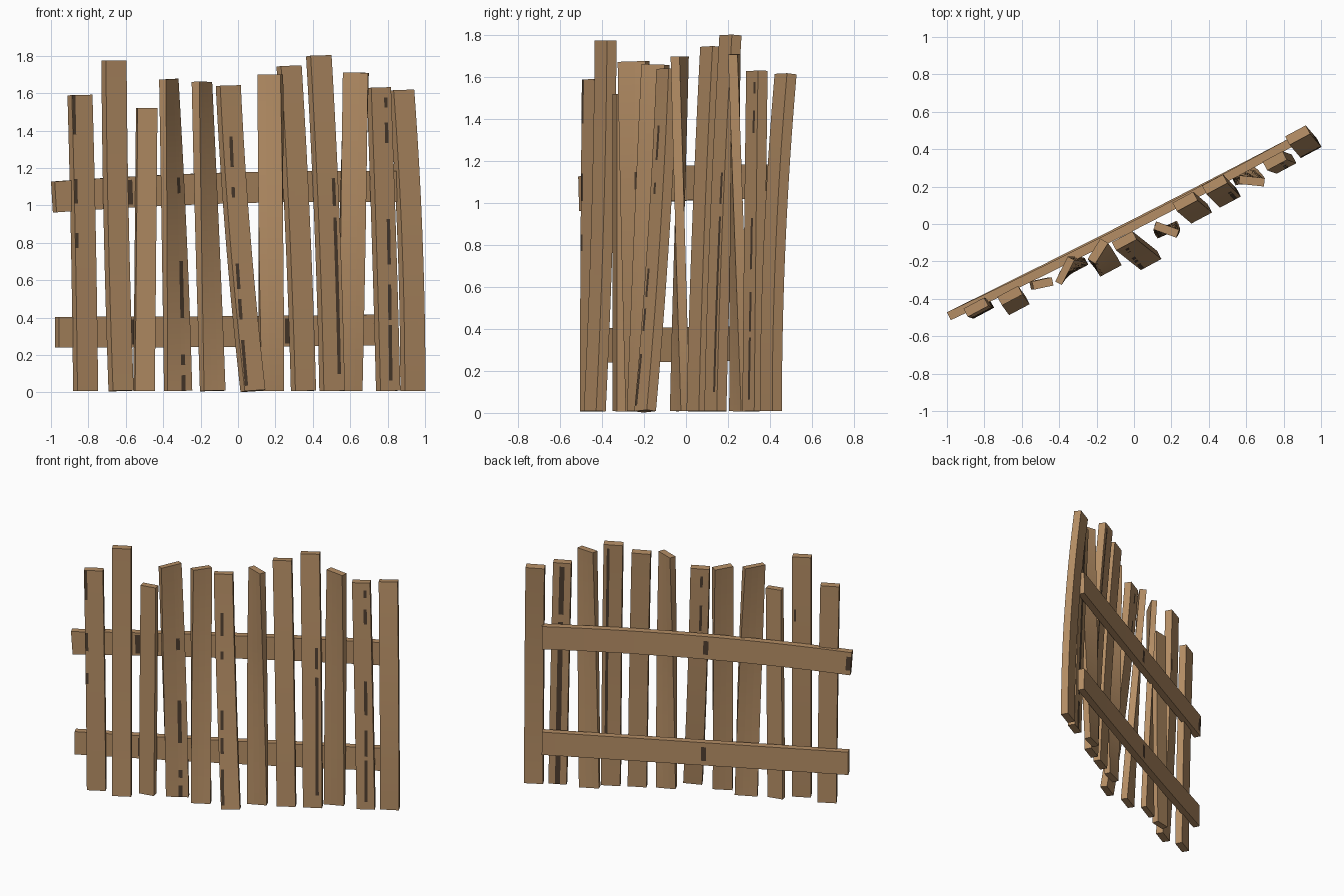
import bpy, bmesh, math
from mathutils import Vector

if "Cube" in bpy.data.objects:
    bpy.data.objects.remove(bpy.data.objects["Cube"])


def material(name, rgb):
    m = bpy.data.materials.new(name)
    m.diffuse_color = (*rgb, 1)
    m.use_nodes = True
    m.node_tree.nodes["Principled BSDF"].inputs["Base Color"].default_value = m.diffuse_color
    return m


wood = material("weathered_wood", (0.46, 0.27, 0.13))
dark = material("dark_crack", (0.075, 0.047, 0.028))


def board(name, path, sides, w, t, front=None, back=None):
    """Sweep a w x t rectangle along a path; sides gives the width direction.
    front/back = (position -1..1 at start, at end, half width, [(from, to)]) of a crack."""
    bm = bmesh.new()
    n = len(path)
    f0, f1, fh, fr = front or (0, 0, .3, [])
    b0, b1, bh, br = back or (0, 0, .3, [])
    rings = []
    for i, p in enumerate(path):
        tan = (path[min(i + 1, n - 1)] - path[max(i - 1, 0)]).normalized()
        s = sides[i] - tan * sides[i].dot(tan)
        s.normalize()
        d = tan.cross(s)
        u = i / (n - 1)
        fc, bc = f0 + (f1 - f0) * u, b0 + (b1 - b0) * u
        # cross-section with one narrow strip on the front and one on the back
        prof = [(-1, -1), (fc - fh, -1), (fc + fh, -1), (1, -1),
                (1, 1), (bc + bh, 1), (bc - bh, 1), (-1, 1)]
        rings.append([bm.verts.new(p + s * (a * w / 2) + d * (b * t / 2))
                      for a, b in prof])
    for i in range(n - 1):
        r, q = rings[i], rings[i + 1]
        u = (i + .5) / (n - 1)
        for k in range(8):
            f = bm.faces.new((r[k], r[(k + 1) % 8], q[(k + 1) % 8], q[k]))
            spans = fr if k == 1 else br if k == 5 else []
            f.material_index = int(any(a <= u <= b for a, b in spans))
    bm.faces.new(rings[0][::-1])
    bm.faces.new(rings[-1])
    bmesh.ops.recalc_face_normals(bm, faces=bm.faces)
    me = bpy.data.meshes.new(name)
    bm.to_mesh(me)
    bm.free()
    me.materials.append(wood)
    me.materials.append(dark)
    ob = bpy.data.objects.new(name, me)
    bpy.context.collection.objects.link(ob)
    return ob


# Pickets: bottom xy, top xy, height, bottom angle, top angle, bend, width, thickness
pickets = [
    (-.815, -.455, -.845, -.445, 1.59, 28, 28, -.5, .125, .050),
    (-.625, -.435, -.663, -.383, 1.775, 28, 28, .7, .125, .052),
    (-.502, -.318, -.488, -.318, 1.52, 12, 12, 0, .108, .045),
    (-.320, -.235, -.370, -.250, 1.675, 28, 63, -.3, .150, .040),
    (-.135, -.230, -.193, -.145, 1.66, 28, 58, 0, .130, .048),
    (.080, -.195, -.052, -.090, 1.64, 28, 28, .4, .125, .050),
    (.178, -.030, .173, -.030, 1.70, 24, -20, 0, .130, .045),
    (.350, .055, .273, .120, 1.745, 28, 28, -.4, .125, .052),
    (.503, .140, .432, .212, 1.80, 28, 28, -.5, .127, .052),
    (.595, .255, .630, .230, 1.71, 25, -6, 0, .135, .045),
    (.803, .320, .753, .338, 1.63, 28, 28, -.2, .120, .052),
    (.935, .405, .875, .475, 1.615, 28, 28, -1, .125, .052),
]
# Cracks by picket number, on the front and on the back
front_cracks = {
    1: (-.85, -.82, .15, [(.86, 1), (.64, .71), (.49, .54)]),
    4: (.3, .4, .17, [(.23, .42), (.63, .68), (.09, .12), (.0, .05)]),
    6: (-.8, -.1, .16, [(.73, .84), (.64, .66), (.34, .42), (.23, .30), (.02, .17)]),
    9: (.5, .6, .16, [(.05, .52), (.55, .64)]),
    11: (.05, .45, .17, [(.93, .97), (.81, .88), (.41, .56), (.23, .35), (.04, .22)]),
}
back_cracks = {
    2: (.7, .7, .12, [(.74, .79)]),
    6: (-.2, -.2, .14, [(.92, .97), (.72, .83)]),
    9: (.5, .5, .15, [(.45, .99), (.2, .45)]),
    11: (.0, .0, .28, [(.76, .98), (.16, .74), (.0, .14)]),
}
N = 60
for i, (x0, y0, x1, y1, h, a0, a1, k, w, t) in enumerate(pickets, 1):
    path, sides = [], []
    for j in range(N + 1):
        u = j / N
        f = u + k * u * (1 - u)
        path.append(Vector((x0 + (x1 - x0) * f, y0 + (y1 - y0) * f,
                            .008 + (h - .008) * u)))
        a = math.radians(a0 + (a1 - a0) * u)
        sides.append(Vector((math.cos(a), math.sin(a), 0)))
    board(f"picket_{i}", path, sides, w, t, front_cracks.get(i), back_cracks.get(i))

# Rails behind the pickets: left end x, left/right centre height, vertical and
# sideways bow, dark end patch on the back
for name, x0, z0, z1, bow, sag, end in (
        ("upper_rail", -.985, 1.045, 1.10, .02, .018, [(0, .02)]),
        ("lower_rail", -.968, .322, .335, -.003, .008, [])):
    path = []
    for j in range(2 * N + 1):
        u = j / (2 * N)
        b = 4 * u * (1 - u)
        x = x0 + (.845 - x0) * u
        path.append(Vector((x, -.493 + .508 * (x + .99) - sag * b,
                            z0 + (z1 - z0) * u + bow * b)))
    # along a rail the swept normal points to the front, so front and back swap
    board(name, path, [Vector((0, 0, 1))] * (2 * N + 1), .165, .047,
          (0, 0, .6, end + [(.47, .48)]),
          (0, 0, .8, [(.21, .225), (.665, .68)]))
